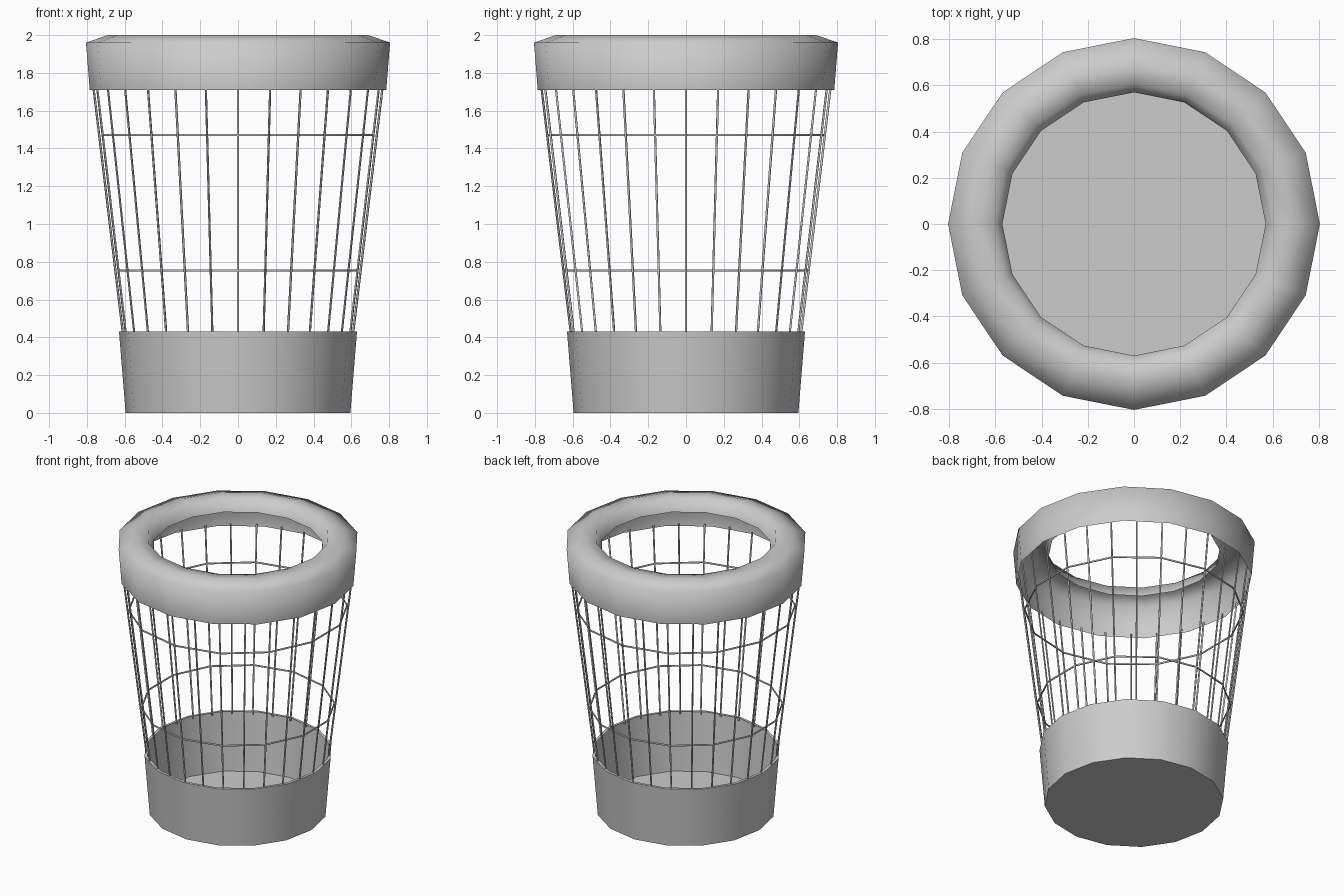
import bpy, bmesh
from math import sin, cos, pi, radians
from mathutils import Vector

if "Cube" in bpy.data.objects:
    bpy.data.objects.remove(bpy.data.objects["Cube"])


def finish(name, bm, angle=60):
    bmesh.ops.recalc_face_normals(bm, faces=bm.faces)
    me = bpy.data.meshes.new(name)
    bm.to_mesh(me)
    bm.free()
    ob = bpy.data.objects.new(name, me)
    bpy.context.collection.objects.link(ob)
    bpy.ops.object.select_all(action='DESELECT')
    ob.select_set(True)
    bpy.context.view_layer.objects.active = ob
    bpy.ops.object.shade_smooth_by_angle(angle=radians(angle))
    return ob


def lathe(bm, profile, n, start=0.0, closed=False, floor=False):
    rings = [[bm.verts.new((r * cos(start + 2 * pi * i / n),
                            r * sin(start + 2 * pi * i / n), z))
              for i in range(n)] for r, z in profile]
    pairs = list(zip(rings, rings[1:]))
    if closed:
        pairs.append((rings[-1], rings[0]))
    for a, b in pairs:
        for i in range(n):
            j = (i + 1) % n
            bm.faces.new((a[i], a[j], b[j], b[i]))
    if floor:
        bm.faces.new(rings[0])


# Base cup with floor and a narrow lip
bm = bmesh.new()
lathe(bm, [(0.595, 0), (0.63, 0.43), (0.61, 0.43)], 16, floor=True)
finish("base_cup", bm)

# Rolled rim, open underneath
bm = bmesh.new()
lathe(bm, [(0.785, 1.71), (0.805, 1.96), (0.69, 2.0), (0.605, 1.995), (0.57, 1.91)], 16)
finish("rim", bm, 100)

# Upright wires, leaning outwards
bm = bmesh.new()
for k in range(28):
    a = 2 * pi * k / 28
    d = Vector((cos(a), sin(a), 0))
    low = d * 0.608 + Vector((0, 0, 0.41))
    top = d * 0.766 + Vector((0, 0, 1.73))
    res = bmesh.ops.create_cone(bm, cap_ends=True, segments=6, radius1=0.006,
                                radius2=0.006, depth=(top - low).length)
    rot = (top - low).to_track_quat('Z', 'Y')
    for v in res["verts"]:
        v.co = rot @ v.co + (low + top) / 2
finish("upright_wires", bm)

# Horizontal wire hoops
for name, r, z in (("lower_hoop", 0.643, 0.755), ("upper_hoop", 0.727, 1.47)):
    bm = bmesh.new()
    section = [(r + 0.006 * cos(pi * i / 3), z + 0.006 * sin(pi * i / 3)) for i in range(6)]
    lathe(bm, section, 14, start=pi / 2, closed=True)
    finish(name, bm)
